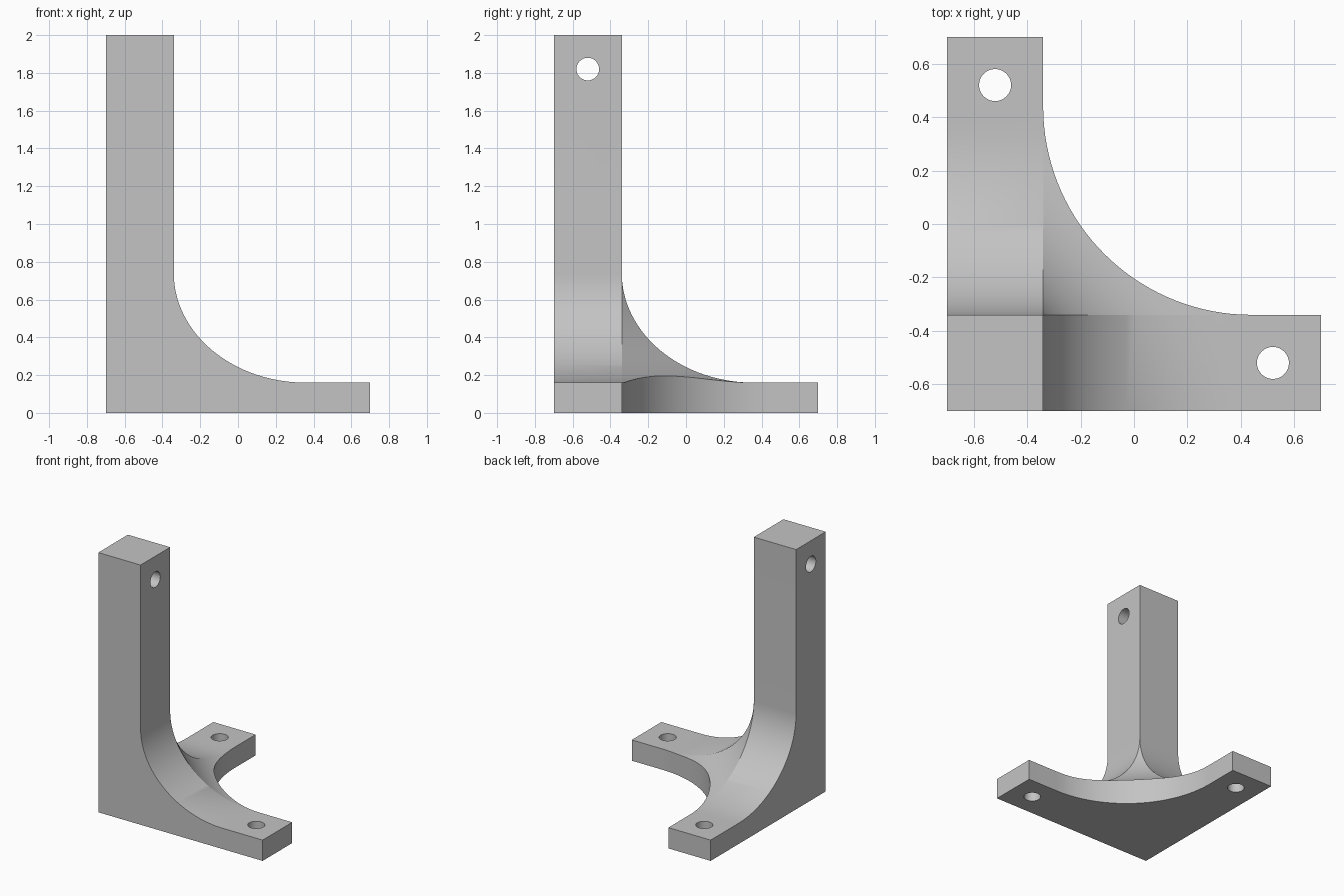
import bpy, bmesh, math
from mathutils import Vector

if "Cube" in bpy.data.objects:
    bpy.data.objects.remove(bpy.data.objects["Cube"], do_unlink=True)

# Main dimensions
OUT, IN, TOP, FOOT = 0.70, -0.34, 2.0, 0.16
RUN, RISE = 0.70, 0.58          # arm fillet half-axes
ARC = 0.78                      # plan fillet radius
STEPS = 32


def height(t):
    """Fillet height at distance t along an arm."""
    u = (IN + RUN - t) / RUN
    if u <= 0:
        return FOOT
    return FOOT + RISE * (1 - math.sqrt(max(0, 1 - min(u, 1) ** 2)))


def plan_arc(x):
    """Inner edge of the base, seen in plan."""
    c = IN + ARC
    return c - math.sqrt(max(0, ARC ** 2 - (c - x) ** 2))


# Samples along an arm, ending where the plan fillet meets it
ts = [IN + RUN * (1 - math.cos(i / STEPS * math.pi / 2)) for i in range(STEPS + 1)]
ts.append((ts[-1] + IN + ARC) / 2)
ts.append(IN + ARC)
n = len(ts)
share = [(t - IN) / ARC for t in ts]

bm = bmesh.new()
verts = {}


def vert(p):
    key = tuple(round(c, 5) for c in p)
    if key not in verts:
        verts[key] = bm.verts.new(p)
    return verts[key]


def face(points):
    loop = []
    for p in points:
        v = vert(p)
        if v not in loop:
            loop.append(v)
    if len(loop) > 2:
        bm.faces.new(loop)


def swap(points):
    return [(y, x, z) for x, y, z in points]


# Both arms are the same, mirrored across the diagonal
tip = ts + [OUT]
curve = [(t, height(t)) for t in tip]
for flip in (list, swap):
    for (a, za), (b, zb) in zip(curve, curve[1:]):
        face(flip([(a, -OUT, za), (b, -OUT, zb), (b, IN, zb), (a, IN, za)]))
    face(flip([(-OUT, -OUT, 0), (OUT, -OUT, 0)]
              + [(t, -OUT, z) for t, z in reversed(curve)]
              + [(IN, -OUT, TOP), (-OUT, -OUT, TOP)]))
    face(flip([(OUT, -OUT, 0), (OUT, IN, 0), (OUT, IN, FOOT), (OUT, -OUT, FOOT)]))
    face(flip([(ts[-1], IN, 0), (OUT, IN, 0), (OUT, IN, FOOT), (ts[-1], IN, FOOT)]))
    face(flip([(IN, -OUT, height(IN)), (IN, IN, height(IN)), (IN, IN, TOP), (IN, -OUT, TOP)]))

# Post top
face([(-OUT, -OUT, TOP), (IN, -OUT, TOP), (IN, IN, TOP), (-OUT, IN, TOP)])


# Sloping web in the inner corner
def web(i, j):
    x = ts[i]
    y = IN + share[j] * (plan_arc(x) - IN)
    return (x, y, height(x + y - IN))


for i in range(n - 1):
    for j in range(n - 1):
        face([web(i, j), web(i + 1, j), web(i + 1, j + 1), web(i, j + 1)])

# Curved wall under the web, and the underside
rim = [web(i, n - 1) for i in range(n)]
for a, b in zip(rim, rim[1:]):
    face([(a[0], a[1], 0), (b[0], b[1], 0), b, a])
face([(-OUT, -OUT, 0), (OUT, -OUT, 0), (OUT, IN, 0)]
     + [(x, y, 0) for x, y, z in reversed(rim)]
     + [(IN, OUT, 0), (-OUT, OUT, 0)])

bmesh.ops.recalc_face_normals(bm, faces=bm.faces)
mesh = bpy.data.meshes.new("corner_bracket")
bm.to_mesh(mesh)
bm.free()
bracket = bpy.data.objects.new("corner_bracket", mesh)
bpy.context.collection.objects.link(bracket)

# Material
grey = bpy.data.materials.new("light_grey")
grey.use_nodes = True
colour = (0.55, 0.55, 0.55, 1)
grey.diffuse_color = colour
grey.node_tree.nodes["Principled BSDF"].inputs["Base Color"].default_value = colour
mesh.materials.append(grey)

# Screw holes through the two feet and the post
MID = 0.52
holes = [((MID, -MID, 0.08), 0), ((-MID, MID, 0.08), 0), ((-MID, -MID, 1.82), math.pi / 2)]
for place, turn in holes:
    bpy.ops.mesh.primitive_cylinder_add(vertices=32, radius=0.06, depth=0.6,
                                        location=Vector(place), rotation=(0, turn, 0))
    cutter = bpy.context.object
    cutter.name = "hole_cutter"
    cutter.hide_render = True
    cutter.data.materials.append(grey)
    bpy.ops.object.select_all(action="DESELECT")
    bracket.select_set(True)
    bpy.context.view_layer.objects.active = bracket
    cut = bracket.modifiers.new("hole", "BOOLEAN")
    cut.operation = "DIFFERENCE"
    cut.solver = "EXACT"
    cut.object = cutter
    bpy.ops.object.modifier_apply(modifier=cut.name)
    bpy.data.objects.remove(cutter, do_unlink=True)

bpy.ops.object.shade_smooth_by_angle(angle=math.radians(25))
